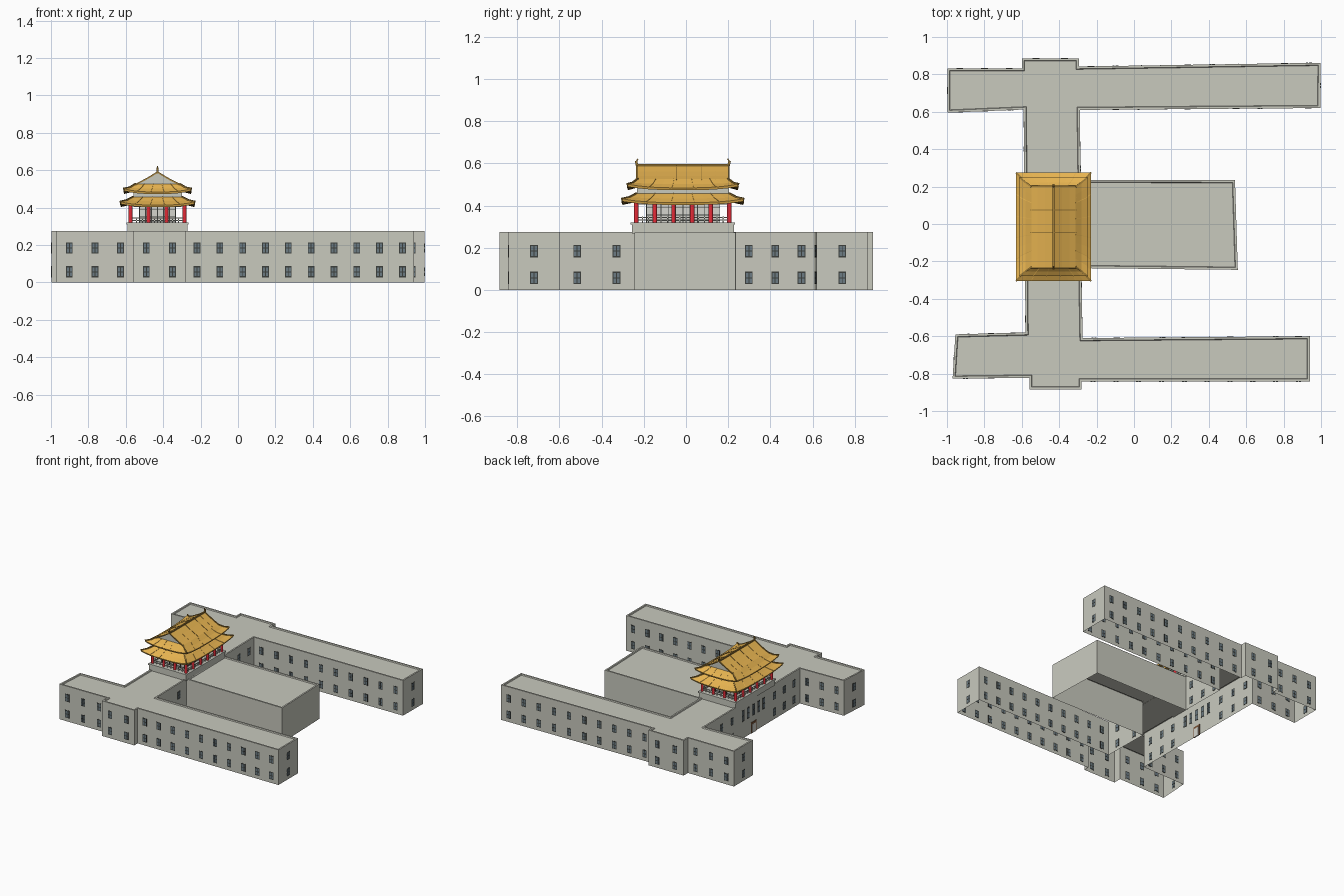
import bpy, bmesh
from mathutils import Vector, Matrix

if "Cube" in bpy.data.objects:
    bpy.data.objects.remove(bpy.data.objects["Cube"])


def material(name, r, g, b):
    m = bpy.data.materials.new(name)
    m.diffuse_color = (r, g, b, 1)
    m.use_nodes = True
    m.node_tree.nodes["Principled BSDF"].inputs["Base Color"].default_value = m.diffuse_color
    return m


STONE = material("grey_stone", 0.58, 0.585, 0.515)
PALE = material("pale_panel", 0.66, 0.66, 0.61)
GOLD = material("gold_tile", 0.79, 0.45, 0.08)
RIDGE = material("dark_gold", 0.36, 0.21, 0.04)
RED = material("red_lacquer", 0.82, 0.025, 0.04)
GLASS = material("blue_grey_glass", 0.15, 0.20, 0.23)
FRAME = material("dark_frame", 0.045, 0.05, 0.045)
BROWN = material("brown_door", 0.20, 0.09, 0.04)


def finish(name, bm, *mats):
    me = bpy.data.meshes.new(name)
    bm.to_mesh(me)
    bm.free()
    for m in mats:
        me.materials.append(m)
    ob = bpy.data.objects.new(name, me)
    bpy.context.collection.objects.link(ob)
    return ob


def beam(bm, p, q, w, h):
    """Box running from p to q with width w and height h."""
    p, q = Vector(p), Vector(q)
    d = q - p
    mat = (Matrix.Translation((p + q) / 2) @ d.to_track_quat('X', 'Z').to_matrix().to_4x4()
           @ Matrix.Diagonal((d.length, w, h, 1)))
    bmesh.ops.create_cube(bm, size=1, matrix=mat)


def box(bm, x, y, hx, hy, z0, z1):
    beam(bm, (x - hx, y, (z0 + z1) / 2), (x + hx, y, (z0 + z1) / 2), 2 * hy, z1 - z0)


def block(name, outline, height, opening):
    """Open-bottomed shell with a flat parapet round a sunken roof; one side left open."""
    bm = bmesh.new()
    low = [bm.verts.new((x, y, 0)) for x, y in outline]
    top = [bm.verts.new((x, y, height)) for x, y in outline]
    n = len(outline)
    for i in range(n):
        j = (i + 1) % n
        if i != opening:
            bm.faces.new((low[i], low[j], top[j], top[i]))
    roof = bm.faces.new(top)
    bm.normal_update()
    # Inner parapet loops, offset from the outline by mitred corners
    inner = []
    for width, z in ((0.012, height), (0.015, height - 0.008)):
        loop = []
        for i in range(n):
            a, b, c = (Vector(outline[k % n]) for k in (i - 1, i, i + 1))
            d1, d2 = (b - a).normalized(), (c - b).normalized()
            n1, n2 = Vector((-d1.y, d1.x)), Vector((-d2.y, d2.x))
            o = b + (n1 + n2) * (width / (1 + n1.dot(n2)))
            loop.append(bm.verts.new((o.x, o.y, z)))
        inner.append(loop)
    bm.faces.remove(roof)
    for lo, hi in ((top, inner[0]), (inner[0], inner[1])):
        for i in range(n):
            j = (i + 1) % n
            bm.faces.new((lo[i], lo[j], hi[j], hi[i]))
    bm.faces.new(inner[1])
    finish(name, bm, STONE)


# Main H-shaped building and the hall behind the gatehouse
OUTLINE = [(-0.97, -0.827), (-0.56, -0.822), (-0.56, -0.884), (-0.28, -0.884), (-0.28, -0.842),
           (0.94, -0.842), (0.94, -0.60), (-0.275, -0.61), (-0.281, -0.236), (-0.285, 0.236),
           (-0.29, 0.61), (0.996, 0.62),
           (0.998, 0.862), (-0.295, 0.842), (-0.295, 0.886), (-0.60, 0.886), (-0.60, 0.832),
           (-0.998, 0.832), (-0.998, 0.595), (-0.59, 0.612), (-0.58, -0.58), (-0.955, -0.59)]
block("main_building", OUTLINE, 0.275, 8)
block("rear_hall", [(-0.281, -0.236), (0.555, -0.245), (0.54, 0.235), (-0.285, 0.236)], 0.273, 3)

# Windows: dark plate with four glass panes, spaced evenly along each wall
frames, panes = bmesh.new(), bmesh.new()


def window(c, t, w, h):
    beam(frames, c - t * w / 2, c + t * w / 2, 0.002, h)
    for sx in (-1, 1):
        for sz in (-1, 1):
            m = c + t * (sx * w * 0.22) + Vector((0, 0, sz * h * 0.22))
            beam(panes, m - t * w * 0.16, m + t * w * 0.16, 0.0032, h * 0.35)


def window_row(p, q, n, rows=(0.057, 0.184)):
    p, q = Vector((*p, 0)), Vector((*q, 0))
    t = (q - p).normalized()
    for i in range(n):
        for z in rows:
            window(p.lerp(q, (i + 0.5) / n) + Vector((0, 0, z)), t, 0.036, 0.060)


COUNTS = {0: 3, 2: 2, 4: 10, 5: 1, 6: 10, 7: 2, 9: 3, 10: 10, 11: 1, 12: 10, 14: 2, 16: 3,
          17: 1, 18: 3, 20: 3, 21: 1}
for i, n in COUNTS.items():
    window_row(OUTLINE[i], OUTLINE[(i + 1) % len(OUTLINE)], n)


# Gate side: smaller rows flanking tall windows above the door
def gate_x(y):
    return -0.58 - 0.01 * (y + 0.58) / 1.192


window_row((gate_x(-0.57), -0.57), (gate_x(-0.2), -0.20), 3)
window_row((gate_x(0.2), 0.20), (gate_x(0.6), 0.60), 3)
for k in range(-2, 3):
    window(Vector((gate_x(k * 0.065), k * 0.065, 0.175)), Vector((-0.0084, 1, 0)), 0.03, 0.09)
bm = bmesh.new()
beam(bm, (-0.585, -0.034, 0.042), (-0.585, 0.034, 0.042), 0.0075, 0.084)
finish("door_surround", bm, BROWN)
bm = bmesh.new()
beam(bm, (-0.585, -0.022, 0.034), (-0.585, 0.022, 0.034), 0.0095, 0.068)
finish("gate_door", bm, PALE)
finish("window_frames", frames, FRAME)
finish("window_panes", panes, GLASS)

# Gatehouse platform
CX, CY = -0.43, -0.015
bm = bmesh.new()
box(bm, CX, CY, 0.160, 0.242, 0.268, 0.312)
box(bm, CX, CY, 0.165, 0.248, 0.309, 0.320)
finish("platform", bm, STONE)

# Pavilion walls, frieze, panels with dark mullions
bm = bmesh.new()
box(bm, CX, CY, 0.095, 0.172, 0.318, 0.425)
finish("pavilion_walls", bm, PALE)
bm = bmesh.new()
box(bm, CX, CY, 0.130, 0.218, 0.425, 0.490)
finish("upper_frieze", bm, STONE)


def ring(hx, hy):
    """Four sides of a rectangle about the pavilion centre, as start/end pairs."""
    c = [Vector((CX + sx * hx, CY + sy * hy, 0)) for sx, sy in ((-1, -1), (1, -1), (1, 1), (-1, 1))]
    return [(c[i], c[(i + 1) % 4]) for i in range(4)]


def up(v, z):
    return Vector((v.x, v.y, z))


mull, rails, cols = (bmesh.new() for _ in range(3))
for i, (a, b) in enumerate(ring(0.096, 0.173)):
    n = 6 if i % 2 == 0 else 10
    for z in (0.328, 0.355, 0.392):
        beam(mull, up(a, z), up(b, z), 0.005, 0.003)
    for k in range(n):
        v = a.lerp(b, k / n)
        beam(mull, up(v, 0.32), up(v, 0.41), 0.004, 0.004)
for i, (a, b) in enumerate(ring(0.145, 0.221)):
    n = 3 if i % 2 == 0 else 5
    # Columns stand at each bay, with the railing and lintel between them
    for k in range(n):
        v = a.lerp(b, k / n)
        bmesh.ops.create_cone(cols, cap_ends=True, segments=12, radius1=0.0105, radius2=0.0105,
                              depth=0.092, matrix=Matrix.Translation(up(v, 0.365)))
    for z, h in ((0.331, 0.004), (0.344, 0.004), (0.408, 0.008)):
        beam(rails, up(a, z), up(b, z), h, h)
    for k in range(n * 3):
        v = a.lerp(b, k / (n * 3))
        beam(rails, up(v, 0.32), up(v, 0.348), 0.005, 0.005)
finish("panel_mullions", mull, FRAME)
finish("railing_and_lintels", rails, STONE)
finish("columns", cols, RED)


def skirt(name, rings, n=10):
    """Hipped skirt roof: rings of (half x, half y, z, corner lift), the first one underneath."""
    bm, loops = bmesh.new(), []
    for hx, hy, z, lift in rings:
        loops.append([bm.verts.new(up(a.lerp(b, k / n), z + lift * abs(2 * k / n - 1) ** 3))
                      for a, b in ring(hx, hy) for k in range(n)])
    for r, (lo, hi) in enumerate(zip(loops, loops[1:])):
        for k in range(4 * n):
            j = (k + 1) % (4 * n)
            bm.faces.new((lo[k], lo[j], hi[j], hi[k])).material_index = int(r == 0)
    # Hip ridges at the corners and tile ribs down the slopes
    ribs, hips = bmesh.new(), bmesh.new()
    for k in range(0, 4 * n, 2):
        target, w = (hips, 0.009) if k % n == 0 else (ribs, 0.003)
        for lo, hi in zip(loops[2:], loops[3:]):
            beam(target, lo[k].co, hi[k].co, w, w)
    finish(name, bm, GOLD, RIDGE)
    finish(name + "_ribs", ribs, GOLD)
    finish(name + "_hips", hips, RIDGE)


skirt("lower_roof", [(0.135, 0.215, 0.418, 0), (0.196, 0.286, 0.403, 0.016),
                     (0.200, 0.290, 0.414, 0.018), (0.165, 0.253, 0.434, 0.006),
                     (0.130, 0.219, 0.458, 0)])
skirt("upper_roof_skirt", [(0.120, 0.205, 0.488, 0), (0.178, 0.260, 0.473, 0.016),
                           (0.182, 0.264, 0.484, 0.018), (0.150, 0.238, 0.502, 0.006),
                           (0.118, 0.214, 0.527, 0)])

# Curved gable roof above the skirt
PROFILE = [(0.124, 0.521), (0.085, 0.540), (0.045, 0.562), (0.0, 0.590)]
bm, ribs, ridges, gable = (bmesh.new() for _ in range(4))
for s in (-1, 1):
    for (x0, z0), (x1, z1) in zip(PROFILE, PROFILE[1:]):
        bm.faces.new([bm.verts.new((CX + s * x, CY + y, z)) for x, y, z in
                      ((x0, -0.22, z0), (x0, 0.22, z0), (x1, 0.22, z1), (x1, -0.22, z1))])
        for y, w in ((-0.218, 0.008), (-0.125, 0.003), (-0.030, 0.004), (0.090, 0.004),
                     (0.155, 0.003), (0.218, 0.008)):
            beam(ribs if w == 0.003 else ridges, (CX + s * x0, CY + y, z0),
                 (CX + s * x1, CY + y, z1), w, w)
    # Gable wall under each end
    pts = [(-x, z) for x, z in PROFILE] + [(x, z) for x, z in PROFILE[-2::-1]]
    gable.faces.new([gable.verts.new((CX + x, CY + s * 0.214, z - 0.002)) for x, z in pts])
    # Ridge-end ornaments
    beam(ridges, (CX, CY + s * 0.216, 0.585), (CX, CY + s * 0.222, 0.612), 0.010, 0.012)
    beam(ridges, (CX, CY + s * 0.221, 0.608), (CX, CY + s * 0.212, 0.622), 0.006, 0.006)
beam(ridges, (CX, CY - 0.222, 0.591), (CX, CY + 0.222, 0.591), 0.010, 0.010)
for f in [*bm.faces, *gable.faces]:
    f.normal_update()
    side = f.calc_center_median().y - CY
    if f.normal.z < -0.01 or f.normal.y * side < -0.01:
        f.normal_flip()
finish("gable_roof", bm, GOLD)
finish("gable_roof_ribs", ribs, GOLD)
finish("gable_roof_ridges", ridges, RIDGE)
finish("gable_walls", gable, STONE)
